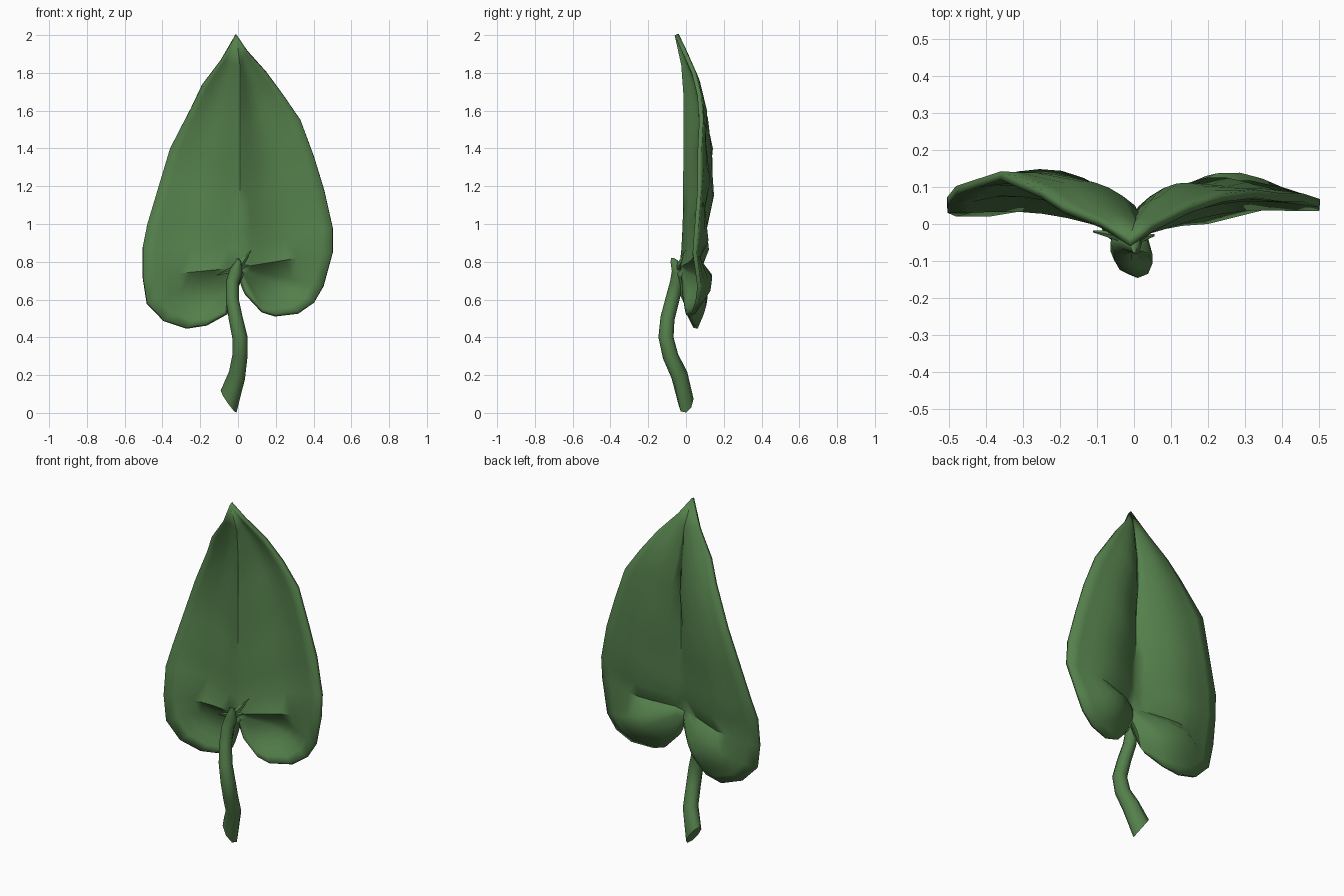
import bpy, bmesh, math
from mathutils import Vector

if "Cube" in bpy.data.objects:
    bpy.data.objects.remove(bpy.data.objects["Cube"])

green = bpy.data.materials.new("leaf green")
green.diffuse_color = (0.09, 0.215, 0.072, 1)
green.use_nodes = True
green.node_tree.nodes["Principled BSDF"].inputs["Base Color"].default_value = green.diffuse_color


def finish(bm, name, angle):
    bmesh.ops.remove_doubles(bm, verts=bm.verts, dist=0.0005)
    bmesh.ops.dissolve_degenerate(bm, edges=bm.edges, dist=0.0003)
    bmesh.ops.recalc_face_normals(bm, faces=bm.faces)
    mesh = bpy.data.meshes.new(name)
    bm.to_mesh(mesh)
    bm.free()
    mesh.materials.append(green)
    ob = bpy.data.objects.new(name, mesh)
    bpy.context.collection.objects.link(ob)
    bpy.ops.object.select_all(action='DESELECT')
    ob.select_set(True)
    bpy.context.view_layer.objects.active = ob
    bpy.ops.object.shade_smooth_by_angle(angle=math.radians(angle))
    return ob


# Leaf outline of each half, from the tip down around the lobe: x, y, z
left = [(-.01, -.06, 2), (-.09, -.01, 1.86), (-.19, .03, 1.73), (-.25, .07, 1.61),
        (-.36, .12, 1.4), (-.42, .10, 1.2), (-.48, .08, 1.0), (-.503, .05, .88),
        (-.503, .03, .72), (-.48, .02, .58), (-.39, .02, .49), (-.27, .04, .45),
        (-.17, .03, .47), (-.07, .0, .53), (-.05, -.02, .63)]
right = [(-.01, -.06, 2), (.05, -.02, 1.91), (.15, .03, 1.8), (.24, .06, 1.68),
         (.33, .07, 1.55), (.40, .06, 1.36), (.455, .06, 1.18), (.50, .045, .98),
         (.50, .035, .85), (.45, .06, .67), (.40, .05, .59), (.32, .03, .535),
         (.2, .0, .52), (.13, -.005, .54), (.05, -.02, .63)]
# Midrib points the side veins spring from: y, z (the lobes fan from the last one)
midrib = [(-.06, 2), (-.025, 1.84), (-.012, 1.66), (-.012, 1.46), (-.015, 1.25),
          (-.015, 1.08), (-.02, .95), (-.025, .86)] + [(-.035, .77)] * 7
# How far each row swells backwards between midrib and outline, dipping at the veins
swell = [0, .015, .035, .05, .033, .06, .033, .065, .03, .085, .085, .07, .05, .025, .005]

# Leaf blade: each half is a sheet of strips between midrib and outline
STEPS = 8
bm = bmesh.new()
for outline in (left, right):
    rows = []
    for edge, (my, mz), bulge in zip(outline, midrib, swell):
        a, b = Vector((.01 if mz < 1.9 else -.01, my, mz)), Vector(edge)
        row = []
        for k in range(STEPS + 1):
            s = k / STEPS
            p = a.lerp(b, s)
            p.y += bulge * max(0, math.sin(math.pi * s)) ** 1.3
            row.append(bm.verts.new(p))
        rows.append(row)
    for r0, r1 in zip(rows, rows[1:]):
        for k in range(STEPS):
            bm.faces.new((r0[k], r0[k + 1], r1[k + 1], r1[k]))
leaf = finish(bm, "leaf_blade", 50)
# the sheet faces the front, so its thickness grows backwards
if sum(p.normal.y * p.area for p in leaf.data.polygons) > 0:
    leaf.data.flip_normals()
# thick along the middle, thin towards the outline
group = leaf.vertex_groups.new(name="thickness")
for v in leaf.data.vertices:
    near = min((v.co - Vector(e)).length for e in left + right)
    group.add([v.index], min(1, .5 + near * 2), 'REPLACE')
sol = leaf.modifiers.new("thickness", 'SOLIDIFY')
sol.thickness = .045
sol.offset = -1
sol.vertex_group = group.name


def tube(name, rings, sides=8):
    """Tube through rings of x, y, z, x radius, y radius, z tilt across x, z tilt across y."""
    bm = bmesh.new()
    loops = []
    for x, y, z, rx, ry, kx, ky in rings:
        loops.append([bm.verts.new((x + rx * math.cos(t), y + ry * math.sin(t),
                                    z + kx * math.cos(t) + ky * math.sin(t)))
                      for t in (2 * math.pi * j / sides for j in range(sides))])
    for a, b in zip(loops, loops[1:]):
        for j in range(sides):
            n = (j + 1) % sides
            bm.faces.new((a[j], a[n], b[n], b[j]))
    bm.faces.new(loops[0][::-1])
    bm.faces.new(loops[-1])
    return finish(bm, name, 60)


# Bent stem with a slanted cut at the foot
tube("stem", [(-.05, .0, .06, .042, .04, -.058, .015),
              (-.005, -.035, .20, .042, .042, -.02, .015),
              (.010, -.082, .30, .040, .040, -.005, .012),
              (.010, -.106, .40, .040, .040, .005, 0),
              (-.012, -.098, .50, .037, .037, .005, -.008),
              (-.030, -.072, .60, .034, .036, .003, -.01),
              (-.030, -.05, .69, .034, .034, -.005, -.008),
              (-.010, -.045, .75, .033, .03, -.012, 0),
              (.005, -.06, .80, .014, .022, -.01, 0),
              (.0, -.07, .82, .006, .008, 0, 0)])

# Small vein ends spreading from the top of the stem
for i, tip in enumerate([(-.11, -.02, .73), (.07, .0, .86), (.055, -.03, .78)]):
    a, b = Vector((0, -.04, .765)), Vector(tip)
    bm = bmesh.new()
    bmesh.ops.create_cone(bm, cap_ends=True, segments=5, radius1=.02, radius2=.003,
                          depth=(b - a).length)
    turn = (b - a).to_track_quat('Z', 'Y')
    for v in bm.verts:
        v.co = turn @ v.co + (a + b) / 2
    finish(bm, "vein_end_%d" % (i + 1), 45)
